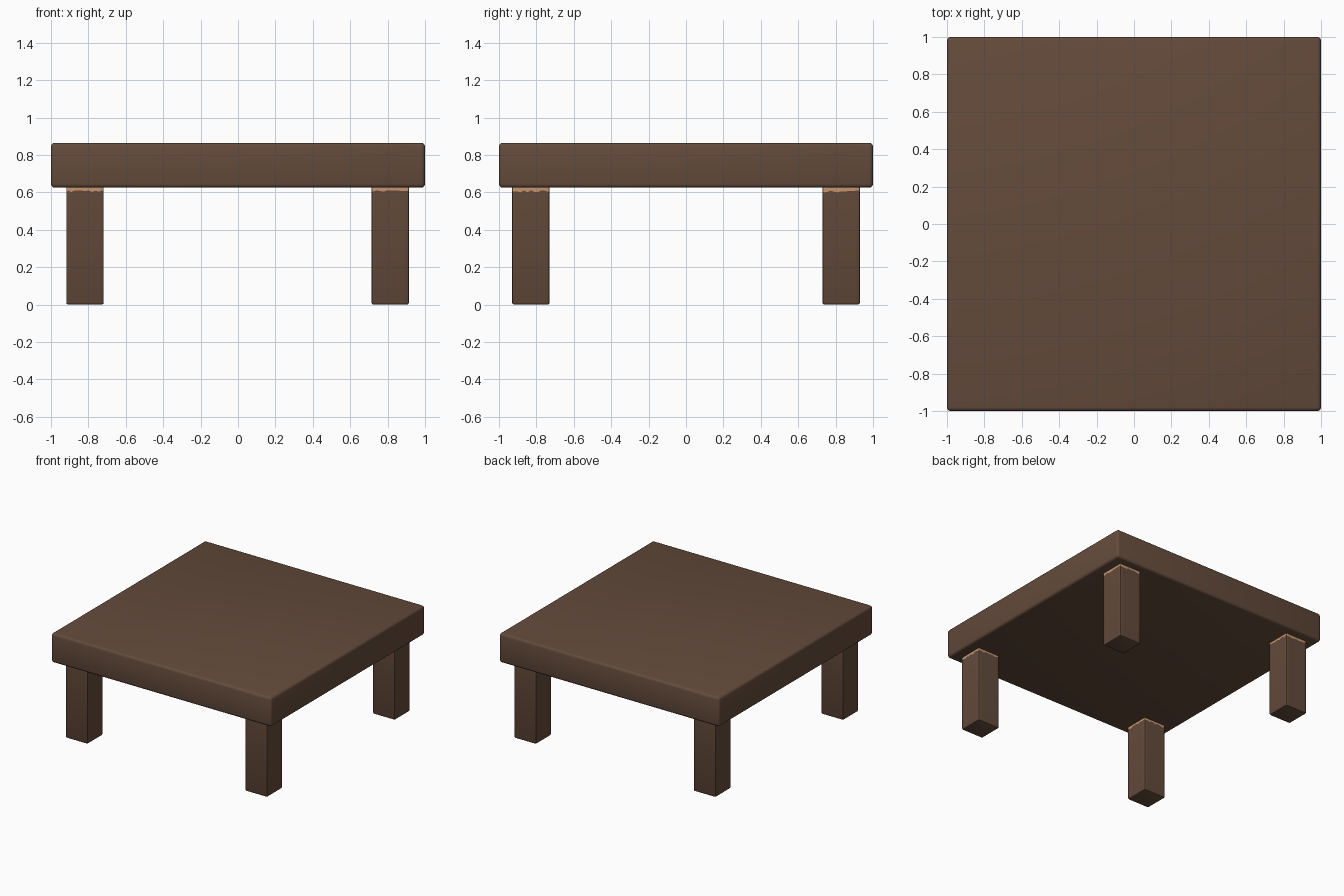
import bpy, bmesh, math, random

if "Cube" in bpy.data.objects:
    bpy.data.objects.remove(bpy.data.objects["Cube"])

random.seed(4)


def material(name, rgb):
    m = bpy.data.materials.new(name)
    m.diffuse_color = (*rgb, 1.0)
    m.use_nodes = True
    m.node_tree.nodes["Principled BSDF"].inputs["Base Color"].default_value = m.diffuse_color
    return m


brown = material("dark_brown_wood", (0.127, 0.070, 0.044))
tan = material("raw_tan_wood", (0.56, 0.30, 0.16))


def finish(bm, name, mats, loc):
    bmesh.ops.recalc_face_normals(bm, faces=bm.faces)
    me = bpy.data.meshes.new(name)
    bm.to_mesh(me)
    bm.free()
    for m in mats:
        me.materials.append(m)
    ob = bpy.data.objects.new(name, me)
    ob.location = loc
    bpy.context.collection.objects.link(ob)
    bpy.ops.object.select_all(action='DESELECT')
    ob.select_set(True)
    bpy.context.view_layer.objects.active = ob
    bpy.ops.object.shade_smooth_by_angle(angle=math.radians(35))
    return ob


# Table top: thick slab with softened edges
bm = bmesh.new()
bmesh.ops.create_cube(bm, size=1.0)
bmesh.ops.scale(bm, vec=(2.0, 2.0, 0.24), verts=bm.verts)
bmesh.ops.bevel(bm, geom=bm.edges[:], offset=0.02, segments=3,
                profile=0.5, affect='EDGES')
finish(bm, "table_top", [brown], (0, 0, 0.745))


def outline(half, radius, steps=10):
    """Rounded square outline with extra points along each side."""
    pts = []
    flat = half - radius
    for k in range(4):
        a = k * math.pi / 2
        c, s = math.cos(a), math.sin(a)
        side = [(half, -flat + 2 * flat * i / steps) for i in range(steps + 1)]
        side.append((flat + radius * 0.707, flat + radius * 0.707))
        pts += [(x * c - y * s, x * s + y * c) for x, y in side]
    return pts


def leg(name, x, y):
    # Rings: softened foot, shaft, ragged paint line, bare top
    bm = bmesh.new()
    rings = []
    for half, z, ragged in ((0.09, 0.0, 0), (0.097, 0.003, 0), (0.1, 0.01, 0),
                            (0.1, 0.606, 0.006), (0.1, 0.632, 0)):
        rings.append([bm.verts.new((px, py, z + random.uniform(-ragged, ragged)))
                      for px, py in outline(half, 0.008)])
    n = len(rings[0])
    for r, (lo, hi) in enumerate(zip(rings, rings[1:])):
        for i in range(n):
            j = (i + 1) % n
            f = bm.faces.new((lo[i], lo[j], hi[j], hi[i]))
            f.material_index = 1 if r == 3 else 0
    bm.faces.new(rings[0])
    bm.faces.new(rings[-1]).material_index = 1
    finish(bm, name, [brown, tan], (x, y, 0))


for sy, fb in ((-1, "front"), (1, "back")):
    for x, lr in ((-0.818, "left"), (0.814, "right")):
        leg(f"{fb}_{lr}_leg", x, sy * 0.829)
